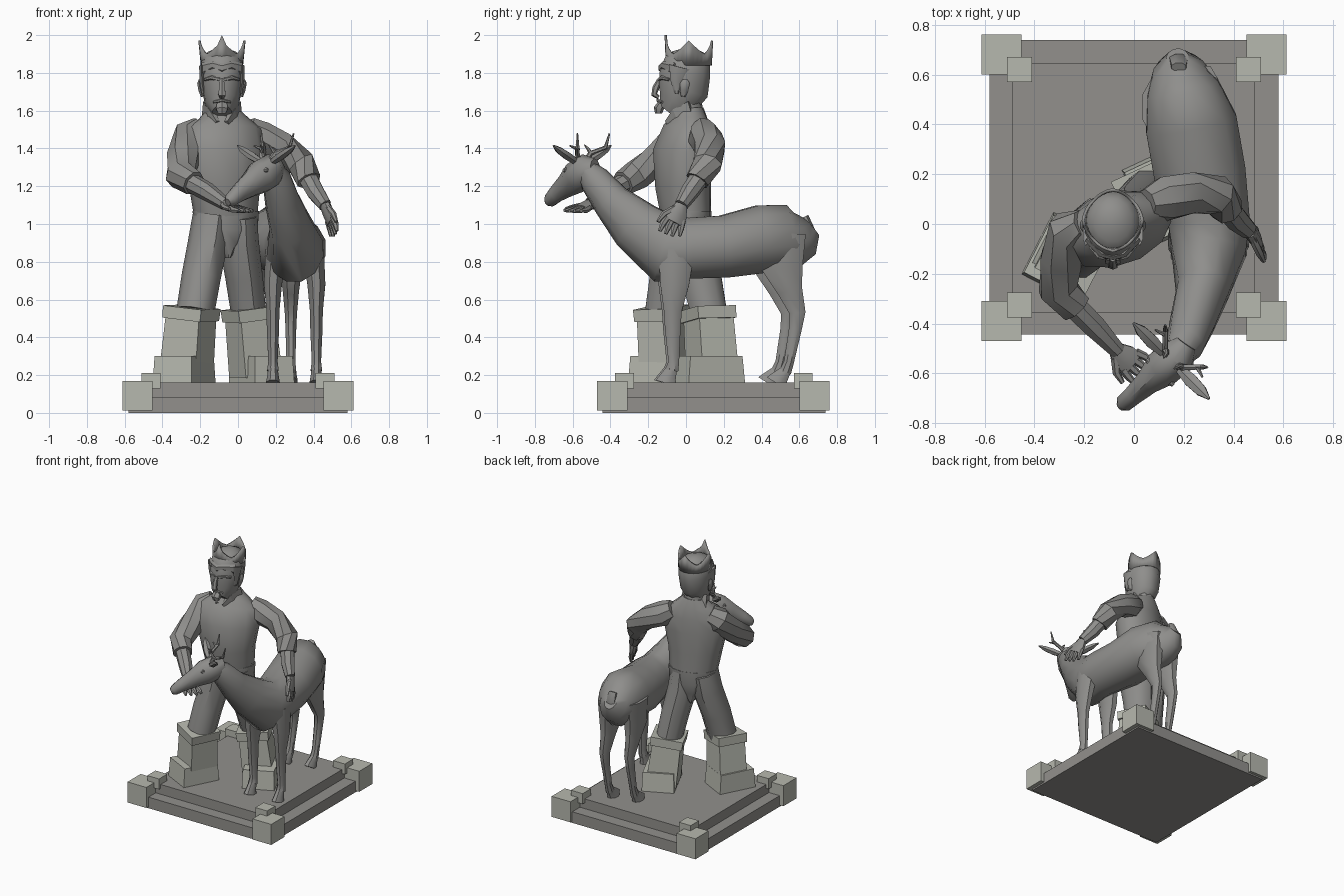
import bpy, bmesh, math
from mathutils import Vector as V


def material(name, r, g, b):
    m = bpy.data.materials.new(name)
    m.diffuse_color = (r, g, b, 1)
    return m


GREY = material("statue_grey", 0.275, 0.272, 0.262)
SLATE = material("plinth_grey", 0.287, 0.28, 0.264)
STONE = material("pale_stone", 0.47, 0.48, 0.425)


def finish(name, bm, mat, angle=40):
    bmesh.ops.recalc_face_normals(bm, faces=bm.faces)
    me = bpy.data.meshes.new(name)
    bm.to_mesh(me)
    bm.free()
    me.materials.append(mat)
    ob = bpy.data.objects.new(name, me)
    bpy.context.collection.objects.link(ob)
    if angle:
        bpy.context.view_layer.objects.active = ob
        ob.select_set(True)
        bpy.ops.object.shade_smooth_by_angle(angle=math.radians(angle))
        ob.select_set(False)
    return ob


def box(name, x0, x1, y0, y1, z0, z1, mat):
    bm = bmesh.new()
    bmesh.ops.create_cube(bm, size=1)
    for v in bm.verts:
        v.co = V(((x0 + x1) / 2 + v.co.x * (x1 - x0), (y0 + y1) / 2 + v.co.y * (y1 - y0),
                  (z0 + z1) / 2 + v.co.z * (z1 - z0)))
    return finish(name, bm, mat, 0)


def loft(name, stations, n=10, mat=GREY, up=(0, 1, 0), angle=40):
    """Skin rings (x, y, z, half side, half up) set square to the path."""
    bm = bmesh.new()
    pts = [V(s[:3]) for s in stations]
    up = V(up)
    k = 1 / math.cos(math.pi / n) if n == 4 else 1.03
    rings = []
    for i, s in enumerate(stations):
        t = V((0, 0, 0))
        if i > 0:
            t += (pts[i] - pts[i - 1]).normalized()
        if i < len(pts) - 1:
            t += (pts[i + 1] - pts[i]).normalized()
        t.normalize()
        side = t.cross(up).normalized()
        v = side.cross(t)
        b = s[4] if len(s) > 4 else s[3]
        rings.append([bm.verts.new(pts[i] + side * (s[3] * k * math.cos(a)) + v * (b * k * math.sin(a)))
                      for a in [(j + .5) * math.tau / n for j in range(n)]])
    for p, q in zip(rings, rings[1:]):
        for j in range(n):
            bm.faces.new((p[j], p[(j + 1) % n], q[(j + 1) % n], q[j]))
    bm.faces.new(rings[0])
    bm.faces.new(rings[-1])
    return finish(name, bm, mat, angle)


# plinth with corner blocks
box("plinth_lower", -.58, .58, -.443, .738, 0, .085, SLATE)
box("plinth_upper", -.49, .485, -.355, .645, .08, .16, SLATE)
for sx in (-1, 1):
    for sy in (-1, 1):
        x, y = sx * .532, .145 + sy * .535
        box("corner_block", x - .08, x + .08, y - .08, y + .08, .012, .17, STONE)
        x, y = sx * .46, .148 + sy * .473
        box("corner_block_small", x - .05, x + .05, y - .05, y + .05, .13, .21, STONE)


# boots
def boot(side, foot, ankle, top, toe):
    d = V(toe + (0,)).normalized()
    fx, fy, half = foot
    loft(side + "_boot_foot", [(fx, fy, .155, .115, half), (fx, fy, .30, .11, half * .92)], 4, STONE, d, 0)
    loft(side + "_boot_shin", [(*ankle, .108, .105), (*top, .10, .10)], 4, STONE, d, 0)
    c = V(top) + (V(top) - V(ankle)).normalized() * .065
    loft(side + "_boot_cuff", [(*top, .112, .11), (*c, .115, .112)], 4, STONE, d, 0)


boot("left", (-.285, -.13, .14), (-.275, -.105, .2), (-.25, -.125, .495), (-.46, -.89))
boot("right", (.125, .115, .165), (.095, .14, .2), (.065, .12, .49), (.42, -.9))

# trousers and torso, slightly twisted
TW = (-.3, .95, 0)
loft("left_trouser_leg", [(-.14, -.02, 1.04, .095, .125), (-.16, -.035, .9, .10, .125),
                          (-.195, -.085, .72, .10, .11), (-.225, -.12, .54, .098, .098)], up=TW)
loft("right_trouser_leg", [(.0, .01, 1.04, .095, .125), (.005, .03, .9, .10, .125),
                           (.032, .08, .72, .095, .11), (.055, .12, .54, .09, .098)], up=TW)
loft("hips", [(-.072, 0, .82, .015, .09), (-.07, 0, .9, .09, .115), (-.065, 0, .97, .168, .125),
              (-.065, 0, 1.07, .174, .128)], 12, up=TW)
loft("shirt", [(-.065, 0, 1.05, .167, .127), (-.07, -.015, 1.2, .187, .14), (-.075, -.02, 1.38, .225, .145),
               (-.075, .005, 1.5, .205, .115), (-.08, .02, 1.56, .13, .09), (-.082, .015, 1.61, .08, .075)],
     12, up=TW)
loft("neck", [(-.083, .02, 1.55, .075), (-.085, 0, 1.68, .075)])
for s in (-1, 1):
    loft("collar", [(-.085 + s * .085, .03, 1.60, .02, .05), (-.085 + s * .06, -.05, 1.575, .016, .035),
                    (-.085 + s * .025, -.10, 1.535, .01, .012)], 4, up=(0, 0, 1), angle=0)

# head and face
HX = -.085
loft("head", [(HX, -.09, 1.59, .05, .06), (HX, -.05, 1.64, .088, .105), (HX, -.015, 1.71, .105, .135),
              (HX, -.005, 1.80, .115, .135), (HX, .01, 1.87, .108, .12), (HX, .015, 1.91, .075, .085),
              (HX, .015, 1.93, .03, .03)], 12)
loft("nose", [(HX, -.14, 1.765, .012, .012), (HX, -.16, 1.72, .017, .018), (HX, -.168, 1.685, .022, .016),
              (HX, -.145, 1.67, .012, .01)], 6)
loft("moustache", [(HX - .045, -.125, 1.645, .006), (HX, -.148, 1.655, .01), (HX + .045, -.125, 1.645, .006)],
     6, up=(0, 0, 1))
loft("goatee", [(HX, -.13, 1.635, .03, .022), (HX, -.145, 1.61, .035, .026), (HX, -.145, 1.585, .022, .018)], 6)
loft("fringe", [(HX - .1, -.065, 1.82, .014, .035), (HX - .045, -.12, 1.84, .015, .022),
                (HX, -.132, 1.825, .014, .025), (HX + .045, -.12, 1.84, .015, .022),
                (HX + .1, -.065, 1.82, .014, .035)], 6, up=(0, 0, 1))
for s in (-1, 1):
    loft("brow", [(HX + s * .012, -.138, 1.765, .011), (HX + s * .055, -.13, 1.775, .011),
                  (HX + s * .09, -.09, 1.765, .008)], 6, up=(0, 0, 1))
    loft("ear", [(HX + s * .105, -.015, 1.675, .008, .012), (HX + s * .114, -.01, 1.71, .012, .022),
                 (HX + s * .122, -.005, 1.745, .01, .025), (HX + s * .118, -.005, 1.765, .005, .012)], 6)
    loft("sideburn", [(HX + s * .097, -.05, 1.69, .012, .012), (HX + s * .106, -.05, 1.75, .013, .03),
                      (HX + s * .108, -.03, 1.83, .014, .06)], 6)

# crown: open band with four points
bm = bmesh.new()
N = 32
low, high = [], []
for i in range(N):
    a = i * math.tau / N
    peak = (1 - abs((a + math.pi / 4) % (math.pi / 2) - math.pi / 4) / (math.pi / 4)) ** 1.4
    h = 1.9 + (.1 if i == 24 else .07) * peak
    r = .115 + .01 * peak
    low.append(bm.verts.new((HX + .112 * math.cos(a), .015 + .122 * math.sin(a), 1.84)))
    high.append(bm.verts.new((HX + r * math.cos(a), .015 + r * 1.03 * math.sin(a), h)))
for i in range(N):
    j = (i + 1) % N
    bm.faces.new((low[i], low[j], high[j], high[i]))
crown = finish("crown", bm, GREY)
mod = crown.modifiers.new("thickness", "SOLIDIFY")
mod.thickness = .012

# arms with rolled sleeves
loft("left_sleeve", [(-.2, .0, 1.5, .06, .07), (-.26, -.03, 1.46, .088, .09), (-.29, -.14, 1.35, .088, .085),
                     (-.305, -.26, 1.26, .08, .08), (-.235, -.335, 1.215, .068, .065)], 8, up=(0, 0, 1), angle=35)
loft("left_forearm", [(-.27, -.3, 1.23, .052), (-.16, -.41, 1.17, .048), (-.065, -.51, 1.105, .033)], 8, up=(0, 0, 1))
loft("right_sleeve", [(.05, .08, 1.5, .06, .07), (.12, .1, 1.46, .09, .085), (.23, .125, 1.41, .085, .08),
                      (.335, .115, 1.32, .08, .075), (.375, .06, 1.23, .065, .065)], 8, up=(-.3, 0, 1), angle=35)
loft("right_forearm", [(.355, .09, 1.27, .052), (.41, .02, 1.17, .048), (.46, -.025, 1.10, .036)], 8)


# hands
def hand(side, wrist, fwd, across, drop):
    w, f, c, d = V(wrist), V(fwd), V(across), V(drop)
    loft(side + "_palm", [(*w, .028, .034), (*(w + f * .4), .025, .055), (*(w + f * .75), .02, .055)],
         8, up=c)
    for i in range(4):
        o = c * ((i - 1.5) * .029)
        reach = 1 - .1 * abs(i - 1.2)
        loft(side + "_finger", [(*(w + f * .6 + o), .017), (*(w + f * (.6 + .35 * reach) + o * 1.2), .016),
                                (*(w + f * (.6 + .62 * reach) + o * 1.3 + d), .009)], 6, up=c)
    loft(side + "_thumb", [(*(w + f * .15 + c * .025), .018), (*(w + f * .5 + c * .07), .016),
                           (*(w + f * .8 + c * .085 + d * .5), .009)], 6, up=c)


hand("left", (-.075, -.505, 1.105), (.095, -.075, -.035), (-.6, -.8, .0), (.01, -.01, .005))
hand("right", (.462, -.025, 1.10), (.045, -.055, -.125), (.3, -.94, .2), (-.005, 0, -.01))

# deer body and neck
UP = (0, 0, 1)
loft("deer_body", [(.175, .665, .985, .045, .06), (.18, .625, .95, .10, .125), (.195, .55, .93, .145, .175),
                   (.23, .4, .92, .185, .18), (.265, .2, .88, .185, .165), (.3, .02, .872, .165, .162),
                   (.3, -.11, .865, .15, .18), (.275, -.27, .995, .105, .14), (.235, -.395, 1.12, .09, .1),
                   (.205, -.485, 1.235, .075, .08), (.17, -.54, 1.30, .05, .05)], 12, up=UP)
loft("deer_tail", [(.18, .63, 1.04, .03, .02), (.18, .663, .97, .04, .02), (.175, .655, .91, .02, .012)], 8)

# deer head, facing diagonally
loft("deer_head", [(.21, -.48, 1.29, .045, .055), (.175, -.53, 1.285, .078, .085), (.12, -.575, 1.25, .078, .088),
                   (.06, -.63, 1.205, .052, .065), (0, -.685, 1.16, .04, .047), (-.04, -.72, 1.125, .036, .036),
                   (-.055, -.735, 1.115, .018, .02)], 10, up=UP)
C = V((.15, -.55, 1.33))
S = V((.707, -.707, 0))
for s in (-1, 1):
    def at(o, z, f=0):
        return tuple(C + S * (s * o) + V((-f, -f, z)))
    loft("deer_ear", [(*at(.045, 0), .018, .018), (*at(.11, .03), .03, .022), (*at(.17, .06), .025, .018),
                      (*at(.215, .085), .005, .005)], 6, up=UP)
    loft("deer_eye", [(*at(.06, -.045, .045), .014), (*at(.075, -.045, .045), .008)], 8, up=UP)
    loft("antler", [(*at(.025, 0), .017), (*at(.05, .045, -.01), .013), (*at(.105, .075, -.05), .011),
                    (*at(.12, .15, -.06), .004)], 6, up=(.707, .707, .2))
    loft("antler_tine", [(*at(.05, .045, -.01), .011), (*at(.035, .07, -.005), .008), (*at(.03, .09, .01), .003)],
         6, up=(.707, .707, .2))
    loft("antler_tine", [(*at(.09, .066, -.04), .01), (*at(.135, .085, -.03), .004)], 6, up=(.707, .707, .2))

# deer legs
for x, dy in ((.185, 0), (.415, .01)):
    m = .3 + (x - .3) * .85
    loft("deer_front_leg", [(m, -.06 + dy, .86, .06, .10), (x, -.07 + dy, .68, .05, .08),
                            (x, -.08 + dy, .54, .036, .05), (x, -.08 + dy, .44, .034, .043),
                            (x, -.075 + dy, .27, .026, .03), (x, -.085 + dy, .225, .032, .036)], 8)
    loft("deer_front_hoof", [(x, -.085 + dy, .235, .026, .03), (x, -.105 + dy, .19, .032, .045),
                             (x, -.115 + dy, .157, .038, .06)], 8)
for x, dy in ((.10, -.03), (.28, .015)):
    loft("deer_hind_leg", [(x, .5 + dy, .95, .07, .125), (x, .495 + dy, .77, .062, .115),
                           (x, .535 + dy, .65, .045, .07), (x, .575 + dy, .53, .034, .045),
                           (x, .565 + dy, .45, .03, .036), (x, .53 + dy, .27, .025, .028),
                           (x, .51 + dy, .215, .03, .034)], 8)
    loft("deer_hind_hoof", [(x, .515 + dy, .225, .026, .03), (x, .485 + dy, .19, .032, .045),
                            (x, .465 + dy, .157, .038, .065)], 8)
